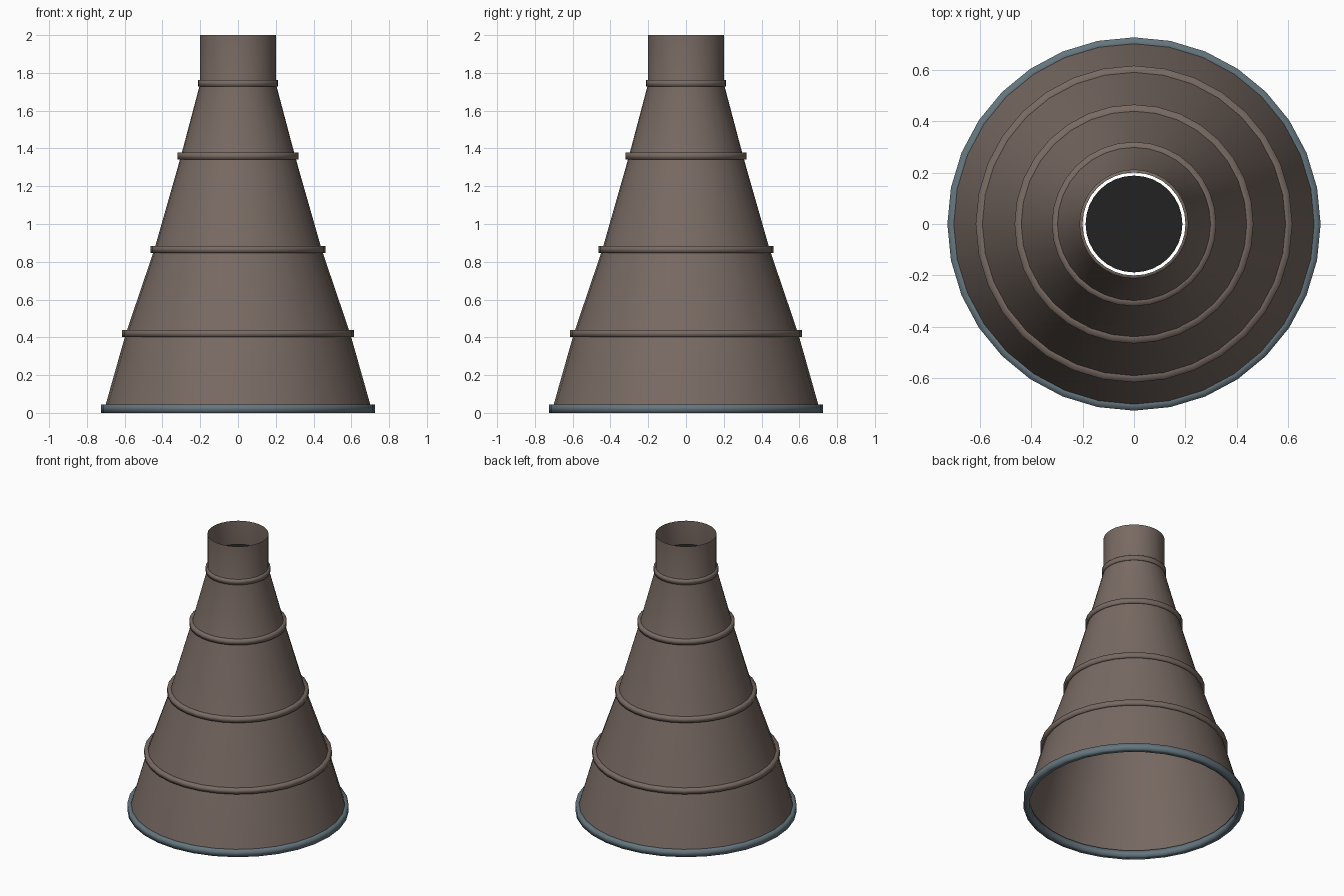
import bpy
import math

cube = bpy.data.objects.get("Cube")
if cube:
    bpy.data.objects.remove(cube, do_unlink=True)

SIDES = 32


def material(name, rgb):
    mat = bpy.data.materials.new(name)
    mat.use_nodes = True
    colour = (*rgb, 1.0)
    mat.diffuse_color = colour
    mat.node_tree.nodes["Principled BSDF"].inputs["Base Color"].default_value = colour
    return mat


def lathe(name, profile, mat, closed=False, sharp=30):
    """Revolve (radius, height) points around the z axis."""
    verts, faces = [], []
    for r, z in profile:
        for i in range(SIDES):
            a = math.tau * i / SIDES
            verts.append((r * math.cos(a), r * math.sin(a), z))
    count = len(profile)
    for k in range(count if closed else count - 1):
        low, high = k * SIDES, (k + 1) % count * SIDES
        for i in range(SIDES):
            j = (i + 1) % SIDES
            faces.append((low + i, low + j, high + j, high + i))
    mesh = bpy.data.meshes.new(name)
    mesh.from_pydata(verts, [], faces)
    mesh.materials.append(mat)
    obj = bpy.data.objects.new(name, mesh)
    bpy.context.collection.objects.link(obj)
    bpy.ops.object.select_all(action="DESELECT")
    obj.select_set(True)
    bpy.context.view_layer.objects.active = obj
    bpy.ops.object.shade_smooth_by_angle(angle=math.radians(sharp))
    return obj


brown = material("brown metal", (0.19, 0.145, 0.125))
steel = material("blue grey steel", (0.13, 0.18, 0.21))
black = material("soot black", (0.016, 0.016, 0.016))

# Open tapering shell with a straight neck
shell = [(0.71, 0.01), (0.594, 0.42), (0.443, 0.865), (0.302, 1.36), (0.2, 1.745), (0.2, 2.0)]
lathe("shell", shell, brown)

# Raised bands over each joint, hugging the outside of the shell
bands = zip(("lower", "middle", "upper", "neck"), shell[1:5], (0.615, 0.464, 0.319, 0.212))
for label, (radius, z), outer in bands:
    h = 0.0175
    inner_low = radius + 0.005
    inner_high = max(radius - 0.005, 0.2)
    lathe(label + "_band",
          [(inner_low, z - h), (outer, z - h), (outer, z + h), (inner_high, z + h)],
          brown, sharp=100)

# Rolled rim around the open foot
lathe("foot_rim", [(0.685, 0), (0.725, 0), (0.725, 0.045), (0.685, 0.045)],
      steel, closed=True, sharp=100)

# Dark disc set down inside the neck
bpy.ops.mesh.primitive_cylinder_add(vertices=SIDES, radius=0.188, depth=0.02,
                                    location=(0, 0, 1.825))
disc = bpy.context.object
disc.name = "neck_disc"
disc.data.materials.append(black)
